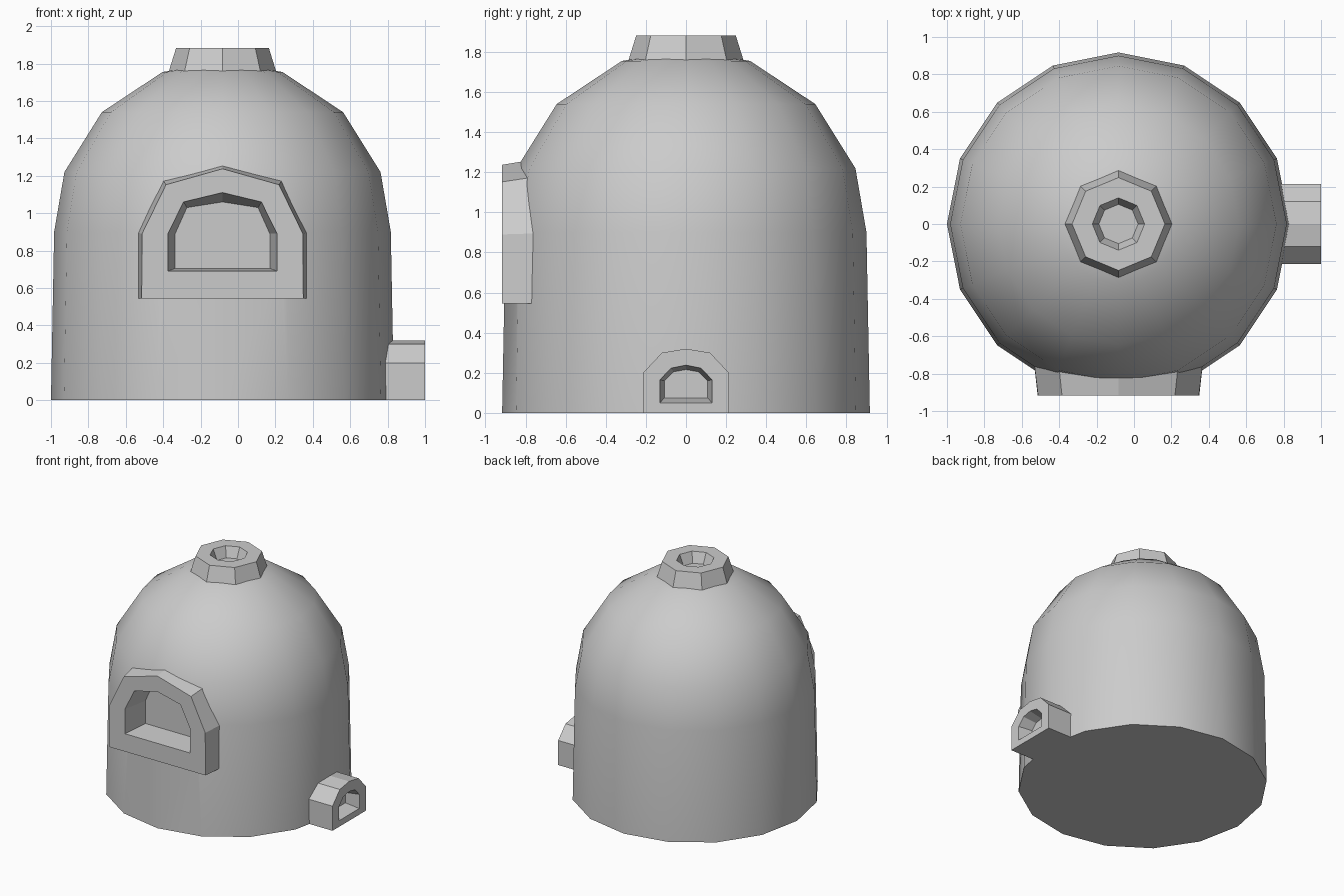
import bpy, bmesh
from math import sin, cos, tau, radians

if "Cube" in bpy.data.objects:
    bpy.data.objects.remove(bpy.data.objects["Cube"])

CX = -0.083  # axis of the dome


def loft(name, rings, smooth=False):
    """Bridge equal-length vertex loops and cap both ends."""
    bm = bmesh.new()
    loops = [[bm.verts.new(p) for p in ring] for ring in rings]
    n = len(loops[0])
    for a, b in zip(loops, loops[1:]):
        for i in range(n):
            j = (i + 1) % n
            bm.faces.new((a[i], a[j], b[j], b[i]))
    bm.faces.new(loops[0])
    bm.faces.new(loops[-1])
    bmesh.ops.recalc_face_normals(bm, faces=bm.faces)
    me = bpy.data.meshes.new(name)
    bm.to_mesh(me)
    bm.free()
    ob = bpy.data.objects.new(name, me)
    bpy.context.collection.objects.link(ob)
    if smooth:
        bpy.ops.object.select_all(action='DESELECT')
        ob.select_set(True)
        bpy.context.view_layer.objects.active = ob
        bpy.ops.object.shade_smooth_by_angle(angle=radians(35))
    return ob


def circle(r, z, n):
    return [(CX + r * cos(tau * i / n), r * sin(tau * i / n), z) for i in range(n)]


def arch(half):
    """Mirror a half arch, given from the bottom corner up to the crown."""
    return half + [(-u, z) for u, z in reversed(half[:-1])]


def front(half, y):
    return [(CX + u, y, z) for u, z in arch(half)]


def side(half, x):
    return [(x, u, z) for u, z in arch(half)]


# Domed body, 16 sides
body = loft("oven_body", [circle(r, z, 16) for r, z in
            [(0.917, 0), (0.9, 0.9), (0.845, 1.22), (0.645, 1.54),
             (0.32, 1.755), (0.14, 1.785)]], smooth=True)

# Chimney, 8 sides, with a tapered flue
loft("chimney", [circle(r, z, 8) for r, z in
     [(0.305, 1.70), (0.248, 1.883), (0.14, 1.883), (0.105, 1.80)]])

# Arched front opening with a tapered recess
hole_front = [(0.292, 0.69), (0.292, 0.89), (0.208, 1.06), (0, 1.11)]
hole_back = [(0.253, 0.705), (0.253, 0.89), (0.19, 1.03), (0, 1.06)]
loft("oven_mouth", [
    front([(0.468, 0.545), (0.468, 0.90), (0.335, 1.20), (0, 1.29)], -0.6),
    front([(0.432, 0.545), (0.430, 0.89), (0.302, 1.152), (0, 1.237)], -0.917),
    front(hole_front, -0.917),
    front(hole_back, -0.71)])

# Clear the body out of the mouth recess
grow = [(u * 1.04, z + (0.02 if i else -0.02)) for i, (u, z) in enumerate(hole_front)]
cutter = loft("mouth_cutter", [front(grow, -1.0), front(grow, -0.66)])
cutter.hide_render = True
cutter.hide_viewport = True
cutter.display_type = 'WIRE'
cut = body.modifiers.new("mouth_cut", 'BOOLEAN')
cut.operation = 'DIFFERENCE'
cut.solver = 'EXACT'
cut.object = cutter

# Small side vent at ground level
vent = [(0.214, 0), (0.214, 0.20), (0.12, 0.30), (0, 0.32)]
loft("side_vent", [
    side(vent, 0.78),
    side(vent, 1.0),
    side([(0.13, 0.05), (0.13, 0.165), (0.075, 0.223), (0, 0.238)], 1.0),
    side([(0.108, 0.075), (0.108, 0.16), (0.062, 0.205), (0, 0.216)], 0.89)])
